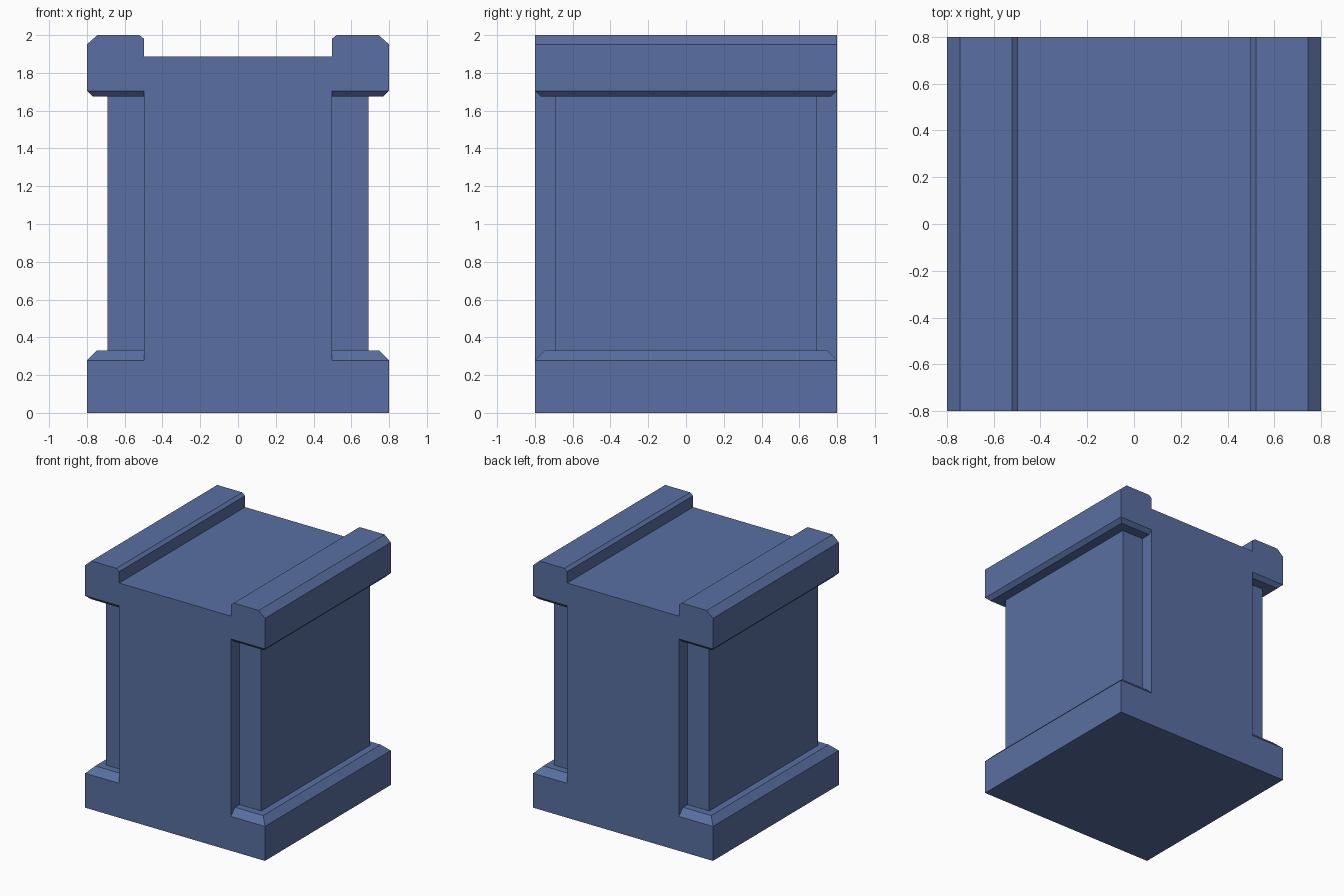
import bpy, bmesh

if "Cube" in bpy.data.objects:
    bpy.data.objects.remove(bpy.data.objects["Cube"])

blue = bpy.data.materials.new("blue")
blue.diffuse_color = (0.10, 0.16, 0.36, 1)
blue.use_nodes = True
blue.node_tree.nodes["Principled BSDF"].inputs["Base Color"].default_value = blue.diffuse_color

CORE = 0.497   # half width of the centre slab
HALF = 0.80    # half width of the whole block


def make(name, loop_a, loop_b, mirror=False):
    """Flat-shaded solid joining two matching vertex loops."""
    bm = bmesh.new()
    a = [bm.verts.new(p) for p in loop_a]
    b = [bm.verts.new(p) for p in loop_b]
    n = len(a)
    bm.faces.new(a)
    bm.faces.new(b[::-1])
    for i in range(n):
        j = (i + 1) % n
        bm.faces.new((a[i], b[i], b[j], a[j]))
    bmesh.ops.recalc_face_normals(bm, faces=bm.faces)
    me = bpy.data.meshes.new(name)
    bm.to_mesh(me)
    bm.free()
    me.materials.append(blue)
    ob = bpy.data.objects.new(name, me)
    bpy.context.collection.objects.link(ob)
    if mirror:
        mod = ob.modifiers.new("Mirror", 'MIRROR')
        mod.use_mirror_merge = False
    return ob


def side_ring(r, z):
    """Rectangle from the slab's side out to r, at height z."""
    return [(CORE, -r, z), (r, -r, z), (r, r, z), (CORE, r, z)]


# Main block: front outline with base, slab, cap and two top rails
right = [(HALF, 0), (HALF, 0.277), (CORE, 0.277), (CORE, 1.705),
         (HALF, 1.705), (HALF, 1.951), (0.745, 2.0), (0.522, 2.0),
         (CORE, 1.98), (CORE, 1.888)]
outline = right + [(-x, z) for x, z in reversed(right)]
make("main_block", [(x, -HALF, z) for x, z in outline],
     [(x, HALF, z) for x, z in outline])

# Recessed side panels, and the chamfered ledges above and below them
make("side_panel", side_ring(0.69, 0.33), side_ring(0.69, 1.675), True)
make("base_chamfer", side_ring(HALF, 0.277), side_ring(0.747, 0.33), True)
make("cap_chamfer", side_ring(0.77, 1.675), side_ring(HALF, 1.705), True)
